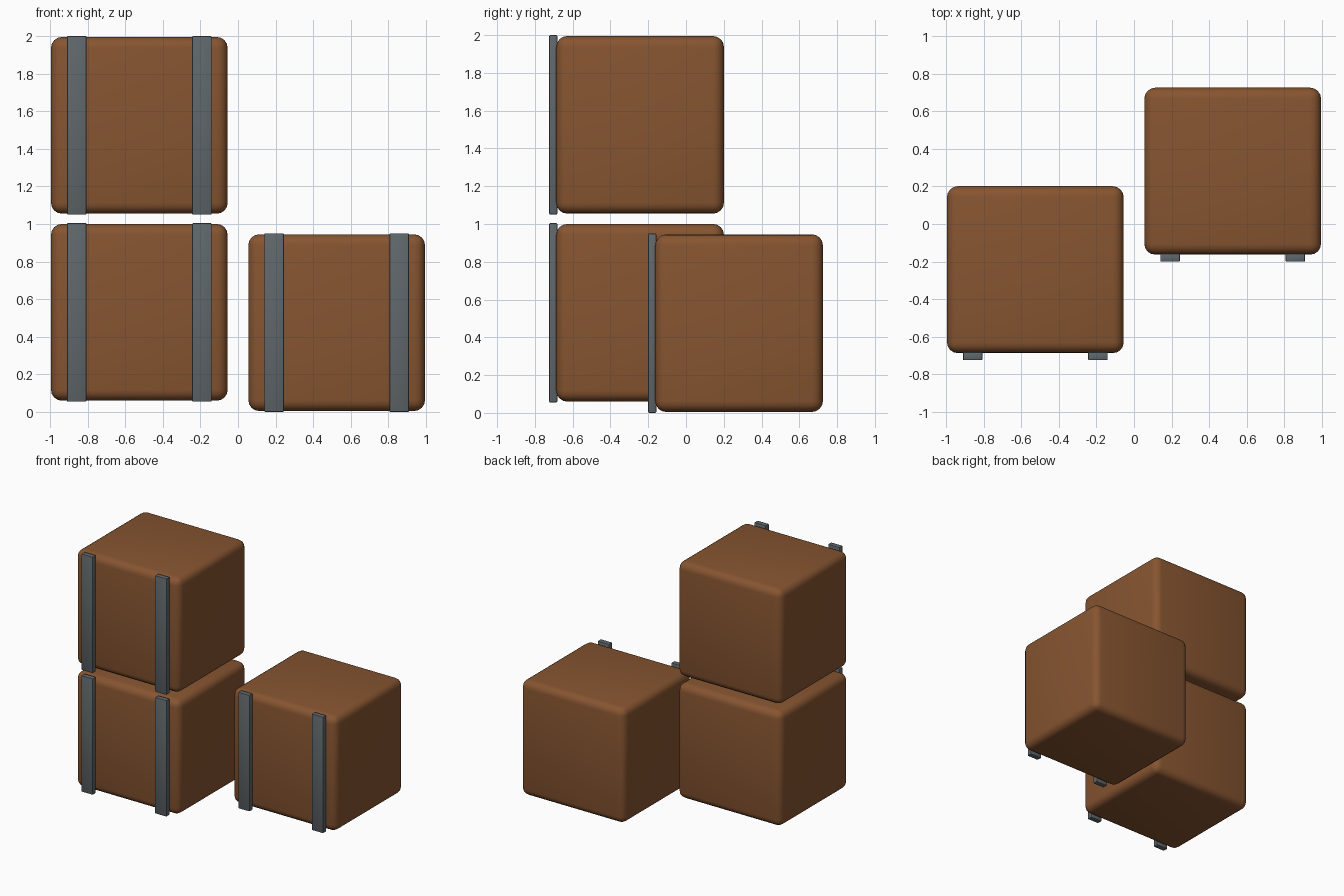
import bpy, math

if "Cube" in bpy.data.objects:
    bpy.data.objects.remove(bpy.data.objects["Cube"])


def material(name, rgb):
    m = bpy.data.materials.new(name)
    m.diffuse_color = (*rgb, 1)
    m.use_nodes = True
    m.node_tree.nodes["Principled BSDF"].inputs["Base Color"].default_value = m.diffuse_color
    return m


BROWN = material("crate brown", (0.24, 0.09, 0.03))
GREY = material("strap grey", (0.115, 0.135, 0.145))


def rounded_box(name, centre, size, radius, segments, mat):
    bpy.ops.mesh.primitive_cube_add(size=1, location=centre)
    ob = bpy.context.object
    ob.name = name
    ob.scale = size
    bpy.ops.object.transform_apply(location=False, rotation=False, scale=True)
    ob.data.materials.append(mat)
    bevel = ob.modifiers.new("rounding", "BEVEL")
    bevel.width = radius
    bevel.segments = segments
    bpy.ops.object.modifier_apply(modifier=bevel.name)
    bpy.ops.object.shade_smooth_by_angle(angle=math.radians(40))


# crate body with two upright straps on its front
def crate(label, x, y, z):
    rounded_box(f"{label}_crate", (x, y, z), (0.94, 0.888, 0.94), 0.058, 4, BROWN)
    for side, dx in (("left", -0.333), ("right", 0.333)):
        rounded_box(f"{label}_{side}_strap", (x + dx, y - 0.46, z),
                    (0.104, 0.043, 0.95), 0.006, 2, GREY)


crate("lower_left", -0.525, -0.243, 0.53)
crate("upper_left", -0.525, -0.243, 1.525)
crate("right", 0.525, 0.281, 0.475)
